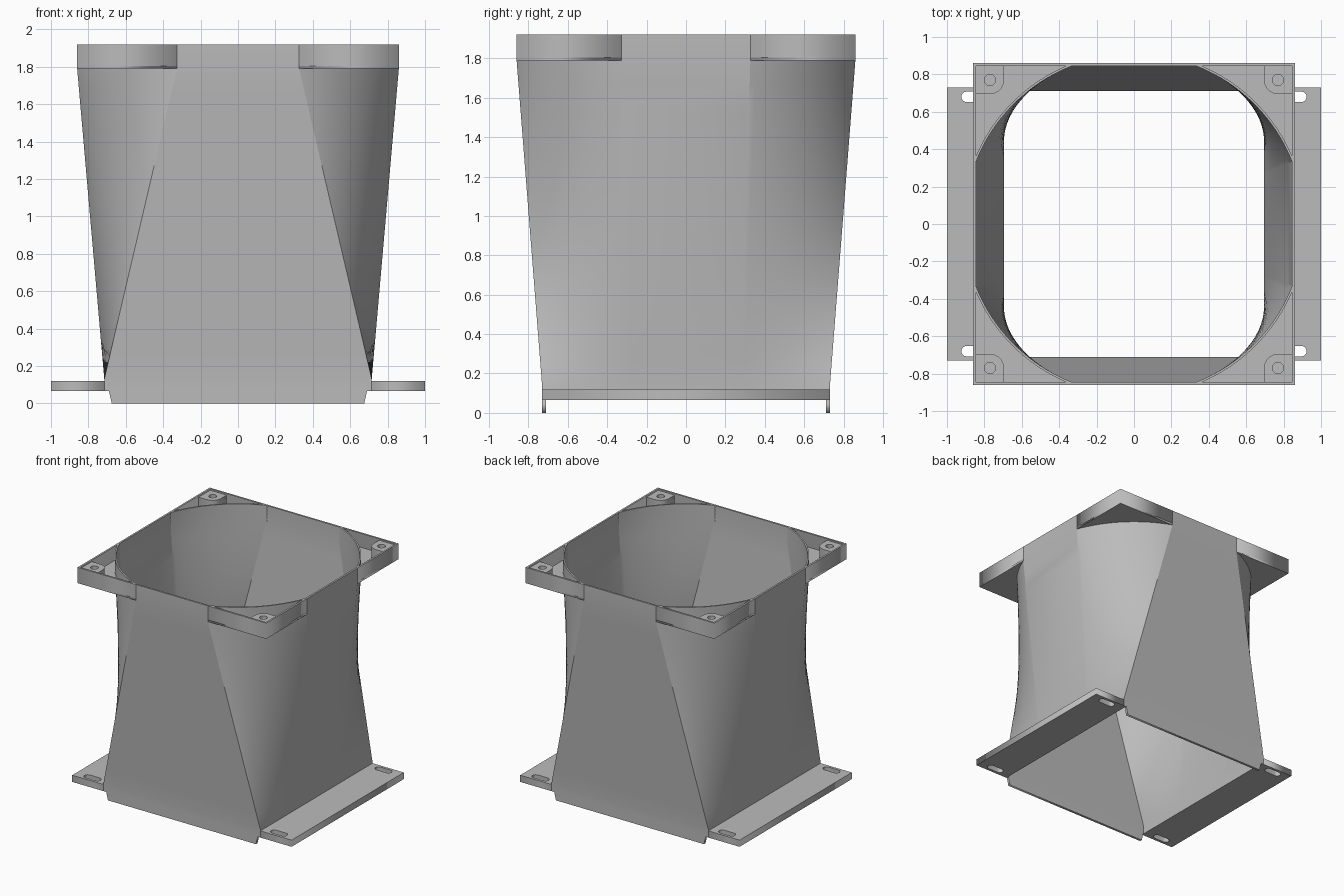
import bpy, bmesh
from math import sin, cos, pi, asin, radians

if "Cube" in bpy.data.objects:
    bpy.data.objects.remove(bpy.data.objects["Cube"])

grey = bpy.data.materials.new("matte_grey")
grey.use_nodes = True
COLOUR = (0.5, 0.5, 0.5, 1)
grey.diffuse_color = COLOUR
grey.node_tree.nodes["Principled BSDF"].inputs["Base Color"].default_value = COLOUR

BASE, FLANGE, TOP = 0.065, 1.79, 1.92   # key heights
HALF, RIM = 0.86, 0.845                 # outer and inner half width of the top frame
R_OUT, R_IN = 0.92, 0.908               # round collar
STEPS = 28


def add_object(name, mesh):
    obj = bpy.data.objects.new(name, mesh)
    bpy.context.collection.objects.link(obj)
    mesh.materials.clear()
    mesh.materials.append(grey)
    return obj


def arc(cx, cy, r, a0, a1, n):
    return [(cx + r * cos(a0 + (a1 - a0) * i / n),
             cy + r * sin(a0 + (a1 - a0) * i / n)) for i in range(n + 1)]


def plate(name, loops, z0, z1):
    """Flat plate from an outline and optional hole outlines."""
    curve = bpy.data.curves.new(name + "_outline", 'CURVE')
    curve.dimensions = '2D'
    curve.fill_mode = 'BOTH'
    curve.extrude = (z1 - z0) / 2
    for loop in loops:
        spline = curve.splines.new('POLY')
        spline.points.add(len(loop) - 1)
        for p, (x, y) in zip(spline.points, loop):
            p.co = (x, y, 0, 1)
        spline.use_cyclic_u = True
    temp = bpy.data.objects.new(name + "_temp", curve)
    bpy.context.collection.objects.link(temp)
    graph = bpy.context.evaluated_depsgraph_get()
    mesh = bpy.data.meshes.new_from_object(temp.evaluated_get(graph))
    bpy.data.objects.remove(temp)
    for v in mesh.vertices:
        v.co.z += (z0 + z1) / 2
    bm = bmesh.new()
    bm.from_mesh(mesh)
    bmesh.ops.remove_doubles(bm, verts=bm.verts, dist=0.0001)
    bmesh.ops.recalc_face_normals(bm, faces=bm.faces)
    bm.to_mesh(mesh)
    bm.free()
    return add_object(name, mesh)


def four_way(quarter):
    """Mirror a quarter outline into a full closed ring."""
    left = [(-x, y) for x, y in reversed(quarter)]
    upper = quarter + left
    return upper + [(-x, -y) for x, y in upper]


def duct_shell(radius, clip, bx, by, side):
    """Rings from the rectangular base to the clipped round mouth."""
    a = asin((radius ** 2 - clip ** 2) ** 0.5 / radius)
    round_q = arc(0, 0, radius, a, pi / 2 - a, STEPS)
    square_q = [(bx, side + (by - side) * i / STEPS) for i in range(STEPS + 1)]
    start, levels = 0.13, 14
    rings = [(BASE, square_q)]
    for k in range(levels + 1):
        s = k / levels
        blend = [(p[0] * (1 - s) + q[0] * s, p[1] * (1 - s) + q[1] * s)
                 for p, q in zip(square_q, round_q)]
        rings.append((start + (FLANGE - start) * s, blend))
    rings.append((TOP, round_q))
    return [(z, four_way(q)) for z, q in rings]


# Transition duct: outer skin, inner skin, joined at both ends
bm = bmesh.new()
path = (duct_shell(R_OUT, HALF, 0.715, 0.73, 0.28)
        + duct_shell(R_IN, RIM, 0.695, 0.71, 0.27)[::-1])
rings = [[bm.verts.new((x, y, z)) for x, y in pts] for z, pts in path]
for i, ring in enumerate(rings):
    nxt = rings[(i + 1) % len(rings)]
    for j in range(len(ring)):
        k = (j + 1) % len(ring)
        bm.faces.new((ring[j], ring[k], nxt[k], nxt[j]))
bmesh.ops.recalc_face_normals(bm, faces=bm.faces)
mesh = bpy.data.meshes.new("duct")
bm.to_mesh(mesh)
bm.free()
duct = add_object("duct", mesh)
bpy.ops.object.select_all(action='DESELECT')
duct.select_set(True)
bpy.context.view_layer.objects.active = duct
bpy.ops.object.shade_smooth_by_angle(angle=radians(20))

# Top frame corners: floor, rim wall and screw boss
edge = (R_OUT ** 2 - HALF ** 2) ** 0.5
a = asin(edge / R_OUT)
floor = arc(0, 0, R_OUT, a, pi / 2 - a, STEPS) + [(HALF, HALF)]
wall = [(HALF, edge), (HALF, HALF), (edge, HALF), (edge, RIM), (RIM, RIM), (RIM, edge)]
boss = [(RIM, RIM), (0.695, RIM)] + arc(0.77, 0.77, 0.075, pi, 1.5 * pi, 8) + [(RIM, 0.695)]
hole = arc(0.77, 0.77, 0.03, 0, 2 * pi, 20)[:-1]
for sx, side in ((1, "left"), (-1, "right")):
    for sy, end in ((1, "back"), (-1, "front")):
        def place(loop):
            return [(x * sx, y * sy) for x, y in loop]
        tag = f"_{end}_{side}"
        plate("corner_floor" + tag, [place(floor)], FLANGE, 1.805)
        plate("corner_rim" + tag, [place(wall)], FLANGE, TOP)
        plate("screw_boss" + tag, [place(boss), place(hole)], 1.805, 1.908)

# Base mounting flanges with two slots each
for sx, side in ((1, "left"), (-1, "right")):
    outline = [(0.715 * sx, -0.73), (sx, -0.73), (sx, 0.73), (0.715 * sx, 0.73)]
    loops = [outline]
    for y in (-0.68, 0.68):
        slot = (arc(0.895, y, 0.028, -pi / 2, pi / 2, 10)
                + arc(0.805, y, 0.028, pi / 2, 1.5 * pi, 10))
        loops.append([(x * sx, v) for x, v in slot])
    plate("base_flange_" + side, loops, BASE, 0.12)

# Locating lips below the front and back walls, tapered at the ends
for sy, end in ((1, "back"), (-1, "front")):
    profile = [(-0.675, 0), (0.675, 0), (0.69, BASE), (-0.69, BASE)]
    lip = plate("locating_lip_" + end, [profile], -0.01, 0.01)
    for v in lip.data.vertices:
        x, h, t = v.co
        v.co = (x, 0.72 * sy - t, h)
